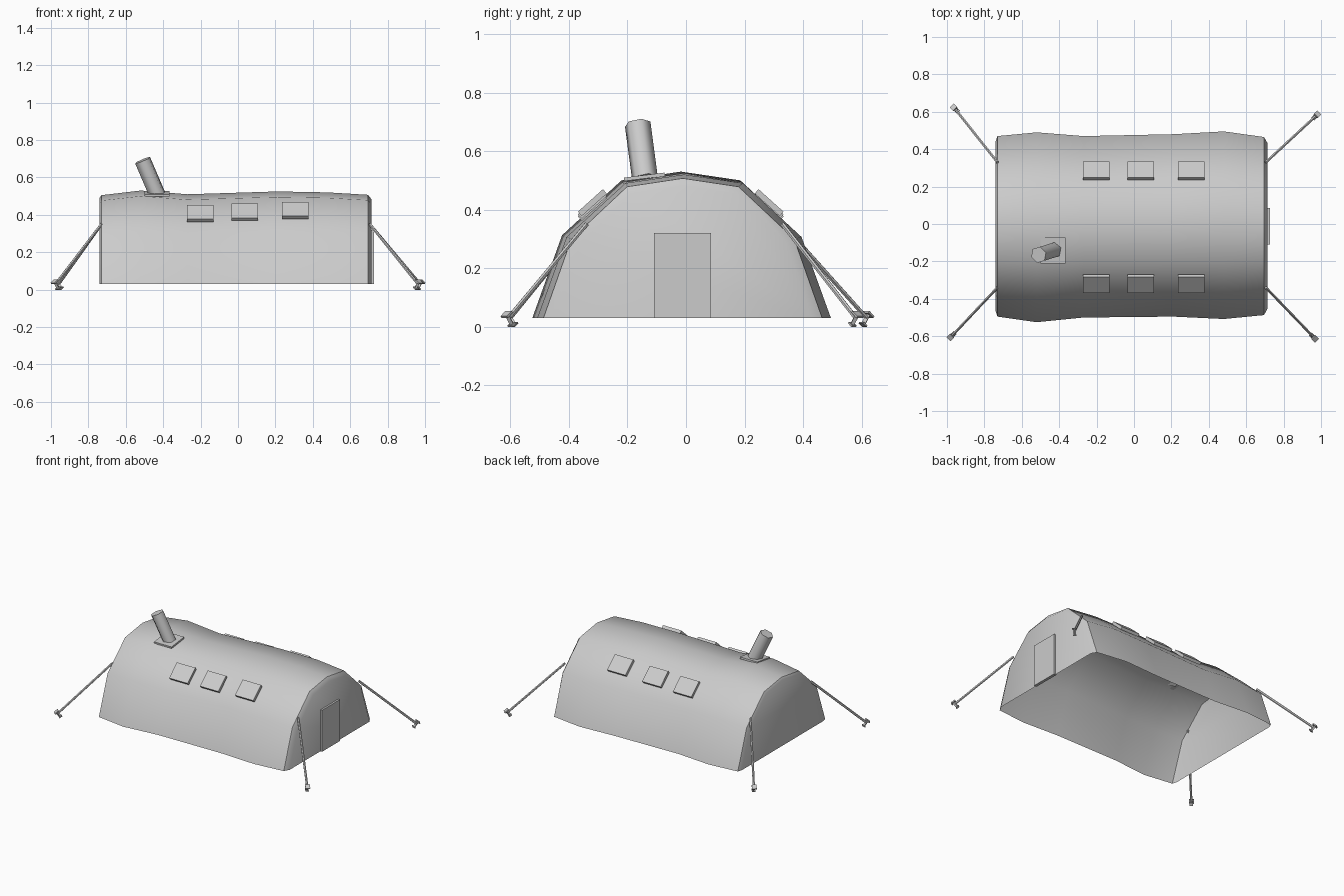
import bpy, bmesh, math
from mathutils import Vector, Matrix

if "Cube" in bpy.data.objects:
    bpy.data.objects.remove(bpy.data.objects["Cube"])


def make_object(name, bm):
    bmesh.ops.recalc_face_normals(bm, faces=bm.faces[:])
    mesh = bpy.data.meshes.new(name)
    bm.to_mesh(mesh)
    bm.free()
    obj = bpy.data.objects.new(name, mesh)
    bpy.context.collection.objects.link(obj)
    return obj


def smooth(obj, degrees):
    bpy.ops.object.select_all(action='DESELECT')
    obj.select_set(True)
    bpy.context.view_layer.objects.active = obj
    bpy.ops.object.shade_smooth_by_angle(angle=math.radians(degrees))


def box(name, center, size, rot=None):
    bm = bmesh.new()
    bmesh.ops.create_cube(bm, size=1)
    m = Matrix.Translation(center) @ (rot or Matrix()) @ Matrix.Diagonal((*size, 1))
    bm.transform(m)
    return make_object(name, bm)


def rod(name, a, b, radius, sides):
    a, b = Vector(a), Vector(b)
    d = b - a
    bm = bmesh.new()
    bmesh.ops.create_cone(bm, cap_ends=True, segments=sides, radius1=radius,
                          radius2=radius, depth=d.length)
    bm.transform(Matrix.Translation((a + b) / 2)
                 @ d.to_track_quat('Z', 'Y').to_matrix().to_4x4())
    return make_object(name, bm)


# Canvas shell: arch profile lofted through slightly sagging stations, open below
GROUND = 0.03
PROFILE = [(-1, 0), (-0.8, 0.565), (-0.4, 0.94), (0, 1), (0.4, 0.94), (0.8, 0.565), (1, 0)]
# x, front y, back y, ridge height
STATIONS = [(-0.74, -0.465, 0.44, 0.492), (-0.73, -0.495, 0.47, 0.505),
            (-0.52, -0.525, 0.49, 0.53), (-0.27, -0.50, 0.47, 0.51),
            (0.21, -0.495, 0.48, 0.525), (0.48, -0.508, 0.495, 0.52),
            (0.695, -0.487, 0.465, 0.507), (0.715, -0.45, 0.43, 0.482)]
bm = bmesh.new()
rings = []
for x, y0, y1, top in STATIONS:
    mid, half = (y0 + y1) / 2, (y1 - y0) / 2
    rings.append([bm.verts.new((x, mid + half * u, GROUND + (top - GROUND) * v))
                  for u, v in PROFILE])
for r, s in zip(rings, rings[1:]):
    for i in range(len(PROFILE) - 1):
        bm.faces.new((r[i], r[i + 1], s[i + 1], s[i]))
bm.faces.new(rings[0])
bm.faces.new(rings[-1])
smooth(make_object("tent_shell", bm), 45)

# Door panel
box("door", (0.718, -0.012, 0.175), (0.02, 0.195, 0.29))

# Window flaps on both slopes
for side, label in ((-1, "front"), (1, "back")):
    for i, (x, z) in enumerate(((-0.203, 0.408), (0.035, 0.415), (0.306, 0.424))):
        y = -0.018 + side * 0.302
        box(f"{label}_window_{i + 1}", (x, y, z), (0.142, 0.115, 0.02),
            Matrix.Rotation(-side * math.radians(42), 4, 'X'))

# Stovepipe and its roof plate
box("chimney_plate", (-0.433, -0.142, 0.512), (0.135, 0.14, 0.012),
    Matrix.Rotation(math.radians(7), 4, 'X'))
smooth(rod("chimney_pipe", (-0.43, -0.14, 0.505), (-0.51, -0.165, 0.692), 0.045, 6), 65)

# Guy ropes with pegs at the four corners
for label, x, y, sx, sy in (("front_right", 0.962, -0.607, 1, -1),
                            ("back_right", 0.975, 0.58, 1, 1),
                            ("front_left", -0.975, -0.6, -1, -1),
                            ("back_left", -0.958, 0.617, -1, 1)):
    start = Vector((0.705 if sx > 0 else -0.73, sy * 0.335 - 0.005, 0.35))
    rod(f"{label}_rope", start, (x, y, 0.03), 0.008, 6)
    head = Vector((x + sx * 0.006, y + sy * 0.006, 0.042))
    tip = Vector((x - sx * 0.012, y - sy * 0.012, 0.008))
    rot = (head - tip).to_track_quat('Z', 'Y').to_matrix().to_4x4()
    rod(f"{label}_peg", head, tip, 0.009, 4)
    box(f"{label}_peg_head", head, (0.03, 0.03, 0.008), rot)
    box(f"{label}_peg_foot", tip, (0.022, 0.022, 0.006), rot)
